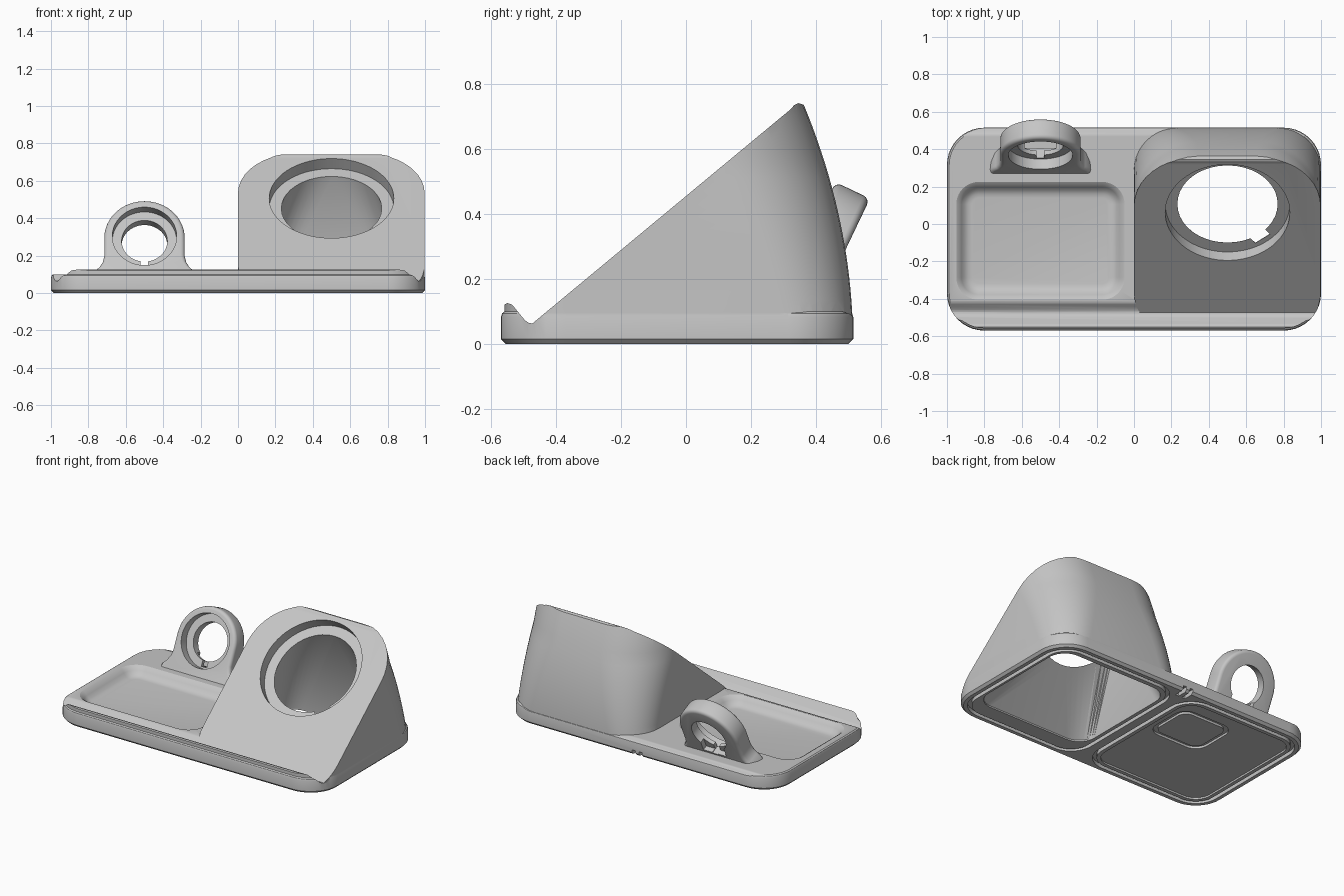
import bpy, bmesh, math
from mathutils import Matrix, Vector

cube = bpy.data.objects.get("Cube")
if cube:
    bpy.data.objects.remove(cube, do_unlink=True)

grey = bpy.data.materials.new("warm_grey_plastic")
grey.use_nodes = True
grey.diffuse_color = (0.56, 0.56, 0.56, 1)
grey.node_tree.nodes["Principled BSDF"].inputs["Base Color"].default_value = (0.56, 0.56, 0.56, 1)


def finish(name, bm):
    bmesh.ops.recalc_face_normals(bm, faces=bm.faces)
    mesh = bpy.data.meshes.new(name)
    bm.to_mesh(mesh)
    bm.free()
    mesh.materials.append(grey)
    obj = bpy.data.objects.new(name, mesh)
    bpy.context.collection.objects.link(obj)
    return obj


def rrect(x0, x1, y0, y1, back, front=None, steps=10):
    """Rounded rectangle, counter-clockwise, with back and front corner radii."""
    front = back if front is None else front
    pts = []
    corners = [(x1, y1, back), (x0, y1, back), (x0, y0, front), (x1, y0, front)]
    for i, (x, y, r) in enumerate(corners):
        cx = x - r if x == x1 else x + r
        cy = y - r if y == y1 else y + r
        for k in range(steps + 1):
            a = math.pi / 2 * (i + k / steps)
            pts.append((cx + r * math.cos(a), cy + r * math.sin(a)))
    return pts


def level(pts, z):
    return [Vector((x, y, z)) for x, y in pts]


def loft(name, sections, closed=False, matrix=None):
    bm = bmesh.new()
    rows = [[bm.verts.new(p) for p in s] for s in sections]
    n = len(rows[0])
    pairs = list(zip(rows, rows[1:])) + ([(rows[-1], rows[0])] if closed else [])
    for a, b in pairs:
        for i in range(n):
            j = (i + 1) % n
            bm.faces.new((a[i], a[j], b[j], b[i]))
    if not closed:
        bm.faces.new(rows[0])
        bm.faces.new(rows[-1])
    bmesh.ops.triangulate(bm, faces=[f for f in bm.faces if len(f.verts) == 4])
    if matrix:
        bm.transform(matrix)
    return finish(name, bm)


def prism(name, profile, x0, x1):
    return loft(name, [[Vector((x, y, z)) for y, z in profile] for x in (x0, x1)])


def cylinder(radius, z0, z1, matrix):
    bm = bmesh.new()
    bmesh.ops.create_cone(bm, cap_ends=True, segments=72, radius1=radius, radius2=radius,
                          depth=z1 - z0, matrix=matrix @ Matrix.Translation((0, 0, (z0 + z1) / 2)))
    return finish("cutter", bm)


def box(x0, x1, y0, y1, z0, z1, matrix=None):
    square = [(x0, y0), (x1, y0), (x1, y1), (x0, y1)]
    return loft("cutter", [level(square, z0), level(square, z1)], matrix=matrix)


def combine(obj, tool, operation="DIFFERENCE"):
    mod = obj.modifiers.new("combine", "BOOLEAN")
    mod.operation, mod.solver, mod.object = operation, "EXACT", tool
    bpy.context.view_layer.update()
    deps = bpy.context.evaluated_depsgraph_get()
    mesh = bpy.data.meshes.new_from_object(obj.evaluated_get(deps))
    obj.modifiers.clear()
    obj.data = mesh
    bpy.data.objects.remove(tool, do_unlink=True)


def smooth(obj):
    bpy.ops.object.select_all(action="DESELECT")
    obj.select_set(True)
    bpy.context.view_layer.objects.active = obj
    bpy.ops.object.shade_smooth_by_angle(angle=math.radians(32))


# Base plate: rounded footprint trimmed by a side profile with front lip and valley
edge = [(0, 0.015), (0.015, 0), (0.082, 0), (0.094, 0.004), (0.1, 0.012), (0.3, 0.012)]
base = loft("base_tray", [level(rrect(-1 + i, 1 - i, -0.57 + i, 0.515 - i, 0.2 - i), z) for z, i in edge])
lip_profile = [(-0.6, -0.1), (-0.572, 0.1), (-0.565, 0.117), (-0.55, 0.126), (-0.535, 0.121),
               (-0.495, 0.072), (-0.482, 0.064), (-0.47, 0.063), (-0.458, 0.068), (-0.425, 0.096),
               (-0.412, 0.1), (0.48, 0.1), (0.505, 0.092), (0.6, 0.03), (0.6, -0.1)]
combine(base, prism("cutter", lip_profile, -1.2, 1.2), "INTERSECT")

# Sloped stand: footprint whose back leans forward as it rises, trimmed by the slope
sections = []
for k in range(21):
    z = 0.02 + 0.76 * k / 20
    back = 0.515 - 0.145 * (z / 0.72) ** 2
    radius = 0.2 + 0.14 * min(1, z / 0.55)
    sections.append(level(rrect(0, 0.998, -0.568, back - 0.001, radius, 0.2), z))
stand = loft("stand", sections)
slope_profile = [(-0.475, -0.1), (-0.475, 0.061), (0.322, 0.722), (0.333, 0.735),
                 (0.345, 0.741), (0.356, 0.738), (0.7, 0.6), (0.7, -0.1)]
combine(stand, prism("cutter", slope_profile, -0.2, 1.2), "INTERSECT")
combine(base, stand, "UNION")

# Round seat in the slope, opening into a hollow that widens to the underside
seat = Matrix.Translation((0.5, 0.062, 0.506)) @ Matrix.Rotation(math.radians(39.7), 4, "X")
circle = rrect(-0.268, 0.268, -0.268, 0.268, 0.266)
opening = rrect(0.08, 0.92, -0.4, 0.42, 0.12)
combine(base, loft("cutter", [level(opening, -0.05), level(opening, 0.01),
                              [seat @ p for p in level(circle, -0.071)],
                              [seat @ p for p in level(circle, -0.03)]]))
combine(base, cylinder(0.333, -0.07, 0.3, seat))
notch = seat @ Matrix.Rotation(math.radians(-52), 4, "Z")
combine(base, box(0.2, 0.305, -0.05, 0.05, -0.2, -0.03, notch))

# Shallow tray pocket with soft sides
pocket = [(0.042, 0.085), (0.045, 0.065), (0.055, 0.045), (0.075, 0.028), (0.09, 0.016), (0.1, 0), (0.2, 0)]
combine(base, loft("cutter", [level(rrect(-0.95 + i, -0.05 - i, -0.405 + i, 0.225 - i, 0.12 - i), z)
                              for z, i in pocket]))

# Underside: grooves around each half, sunken panel and rear cable notches
for x0, x1 in ((-0.96, -0.03), (0.03, 0.96)):
    outer = rrect(x0, x1, -0.53, 0.475, 0.16)
    inner = rrect(x0 + 0.025, x1 - 0.025, -0.505, 0.45, 0.135)
    combine(base, loft("cutter", [level(outer, -0.05), level(outer, 0.025),
                                  level(inner, 0.025), level(inner, -0.05)], closed=True))
combine(base, loft("cutter", [level(rrect(-0.91, -0.08, -0.48, 0.425, 0.11), z) for z in (-0.05, 0.012)]))
for x in (-0.035, 0.015):
    combine(base, box(x, x + 0.025, 0.44, 0.6, -0.05, 0.032))
outer = rrect(-0.52, -0.12, -0.02, 0.33, 0.09)
inner = rrect(-0.49, -0.15, 0.01, 0.30, 0.06)
combine(base, loft("cutter", [level(outer, -0.04), level(outer, 0.027),
                              level(inner, 0.027), level(inner, -0.04)], closed=True))
smooth(base)


# Upright ring: arched outline with flared foot, rounded edges, tilted backwards
def arch(inset):
    r = 0.215 - inset
    pts = [(r * math.cos(math.pi * k / 32), r * math.sin(math.pi * k / 32)) for k in range(33)]
    foot = [(0, -0.11), (0.008, -0.145), (0.025, -0.175), (0.05, -0.2), (0.06, -0.24)]
    return pts + [(-r - w, v) for w, v in foot] + [(r + w, v) for w, v in reversed(foot)]


tilt = Matrix.Translation((-0.5, 0.367, 0.304)) @ Matrix.Rotation(math.radians(64.5), 4, "X")
round_edge = [(0.022 * (1 - math.sin(a)), 0.022 * (1 - math.cos(a)))
              for a in (math.pi / 8 * k for k in range(5))]
rows = [(-d, i) for i, d in round_edge]
rows += [(-0.118 - d, i) for d, i in reversed(rows)]
ring = loft("upright_ring", [level(arch(i), d) for d, i in rows], matrix=tilt)
combine(ring, cylinder(0.172, -0.06, 0.2, tilt))
combine(ring, cylinder(0.122, -0.3, 0.1, tilt))
combine(ring, box(-0.085, 0.085, -0.155, 0, -0.3, -0.085, tilt))
combine(ring, box(-0.02, 0.02, -0.16, 0, -0.3, -0.03, tilt))
smooth(ring)
